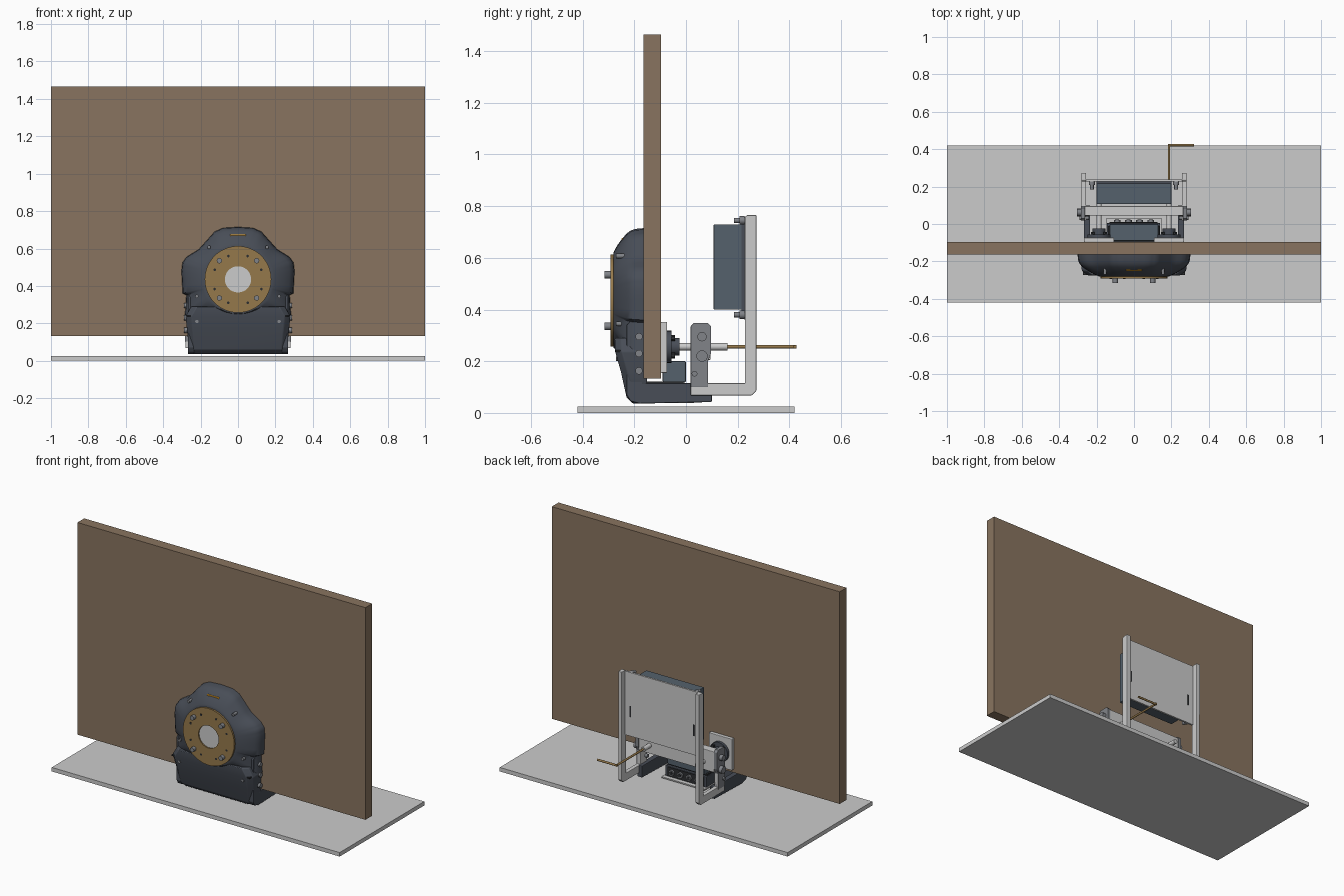
import bpy, bmesh, math
from mathutils import Vector, Matrix

if "Cube" in bpy.data.objects:
    bpy.data.objects.remove(bpy.data.objects["Cube"])


def mat(name, rgb):
    m = bpy.data.materials.new(name)
    m.diffuse_color = (*rgb, 1)
    m.use_nodes = True
    m.node_tree.nodes["Principled BSDF"].inputs["Base Color"].default_value = m.diffuse_color
    return m


DARK = mat("charcoal", (0.065, 0.075, 0.095))
BLACK = mat("black", (0.025, 0.027, 0.03))
WOOD = mat("board_brown", (0.25, 0.175, 0.115))
GOLD = mat("brass", (0.30, 0.19, 0.07))
SLATE = mat("slate", (0.09, 0.12, 0.15))
ORANGE = mat("orange", (0.8, 0.36, 0.02))
STEEL = mat("steel", (0.22, 0.23, 0.25))


def finish(name, bm, material=None, bevel=0, smooth=False):
    bmesh.ops.recalc_face_normals(bm, faces=bm.faces)
    me = bpy.data.meshes.new(name)
    bm.to_mesh(me)
    bm.free()
    ob = bpy.data.objects.new(name, me)
    bpy.context.collection.objects.link(ob)
    if material:
        me.materials.append(material)
    if bevel:
        b = ob.modifiers.new("bevel", 'BEVEL')
        b.width, b.segments, b.limit_method = bevel, 2, 'ANGLE'
    if smooth:
        bpy.ops.object.select_all(action='DESELECT')
        ob.select_set(True)
        bpy.context.view_layer.objects.active = ob
        bpy.ops.object.shade_smooth_by_angle(angle=math.radians(35))
    return ob


def box(name, x, y, z, material=None, bevel=0):
    x, y, z = sorted(x), sorted(y), sorted(z)
    bm = bmesh.new()
    bmesh.ops.create_cube(bm, size=1)
    for v in bm.verts:
        v.co = Vector([(a[0] + a[1]) / 2 + c * (a[1] - a[0]) for a, c in zip((x, y, z), v.co)])
    return finish(name, bm, material, bevel)


def rod(name, p, q, r, material=None, sides=24):
    p, q = Vector(p), Vector(q)
    bm = bmesh.new()
    rot = Vector((0, 0, 1)).rotation_difference(q - p).to_matrix().to_4x4()
    bmesh.ops.create_cone(bm, cap_ends=True, segments=sides, radius1=r, radius2=r, depth=(q - p).length,
                          matrix=Matrix.Translation((p + q) / 2) @ rot)
    return finish(name, bm, material, 0, sides > 8)


def loft(name, rings, material, bevel=0, smooth=False):
    bm = bmesh.new()
    vs = [[bm.verts.new(p) for p in ring] for ring in rings]
    n = len(vs[0])
    for a, b in zip(vs, vs[1:]):
        for i in range(n):
            bm.faces.new((a[i], a[(i + 1) % n], b[(i + 1) % n], b[i]))
    bm.faces.new(vs[0])
    bm.faces.new(vs[-1])
    return finish(name, bm, material, bevel, smooth)


def plate(name, yz, x0, x1, material=None, bevel=0):
    return loft(name, [[(x, *p) for p in yz] for x in (x0, x1)], material, bevel)


def ring(name, r0, r1, y0, y1, z, material, n=64):
    bm = bmesh.new()
    vs = [[bm.verts.new((r * math.cos(i * math.tau / n), y, z + r * math.sin(i * math.tau / n)))
           for r, y in ((r0, y0), (r1, y0), (r1, y1), (r0, y1))] for i in range(n)]
    for i in range(n):
        a, b = vs[i], vs[(i + 1) % n]
        for j in range(4):
            k = (j + 1) % 4
            bm.faces.new((a[j], a[k], b[k], b[j]))
    return finish(name, bm, material, 0, True)


# Floor slab and upright board
box("floor_slab", (-1, 1), (-.42, .42), (0, .025))
box("board", (-1, 1), (-.164, -.097), (.133, 1.465), WOOD)

# Upper housing: shouldered outline lofted into the round flange seat
CZ = .435
half = [(0, .715), (.08, .71), (.125, .69), (.165, .645), (.21, .595), (.275, .555), (.297, .525),
        (.302, .48), (.296, .36), (.276, .35), (.284, .24)]
outline = half + [(-x, z) for x, z in reversed(half[1:])]
pts = []
for a, b in zip(outline, outline[1:] + outline[:1]):
    steps = 16 if a[1] == b[1] else 3
    pts += [(a[0] + (b[0] - a[0]) * k / steps, a[1] + (b[1] - a[1]) * k / steps) for k in range(steps)]
rings = []
for y, t in ((-.164, 0), (-.195, .03), (-.215, .1), (-.23, .22), (-.25, .46), (-.265, .68), (-.277, .9), (-.281, 1)):
    row = []
    for x, z in pts:
        d = math.hypot(x, z - CZ)
        s = 1 - t + t * .184 / d
        row.append((x * s, y, CZ + (z - CZ) * s))
    rings.append(row)
loft("upper_housing", rings, DARK, 0, True)

# Lower cover: tapering apron below the flange
def cover_row(z, y, w):
    return [(-w, -.15, z), (-w, y + .025, z), (-w + .03, y, z), (w - .03, y, z), (w, y + .025, z), (w, -.15, z)]
loft("lower_cover", [cover_row(.036, -.205, .245), cover_row(.06, -.23, .262), cover_row(.16, -.252, .272),
                     cover_row(.237, -.274, .28), cover_row(.29, -.276, .25)], DARK, .004, True)
box("cover_seam", (-.272, .272), (-.272, -.18), (.236, .243), BLACK)

# Output flange with centre cap, bolts and holes
ring("output_flange", .07, .178, -.292, -.278, CZ, GOLD)
rod("flange_centre", (0, -.285, CZ), (0, -.27, CZ), .071, None, 48)
for i in range(4):
    a = math.radians(45 + 90 * i)
    x, z = .141 * math.cos(a), CZ + .141 * math.sin(a)
    rod("flange_bolt", (x, -.316, z), (x, -.285, z), .014, STEEL)
for i in range(8):
    a = math.radians(22.5 + 45 * i)
    x, z = .135 * math.cos(a), CZ + .135 * math.sin(a)
    rod("flange_hole", (x, -.2928, z), (x, -.288, z), .007, BLACK, 16)
box("status_light", (-.042, .042), (-.25, -.22), (.664, .676), ORANGE, .003)
for s in (-1, 1):
    for x, z, y in ((.155, .607, -.268), (.22, .345, -.268), (.22, .21, -.268)):
        rod("housing_screw", (s * x, y - .003, z), (s * x, y + .03, z), .009, STEEL, 16)

# Base connector box passing under the board, with rear sockets
box("base_box", (-.145, .14), (-.2, .005), (.045, .112), DARK, .004)
box("base_lid", (-.14, .135), (-.16, -.01), (.112, .122), BLACK)
box("base_tray", (-.15, .15), (-.16, .03), (.038, .046))
box("socket_panel", (-.13, .125), (.005, .01), (.05, .108), BLACK)
for i in range(4):
    x = -.09 + .06 * i
    rod("socket", (x, .008, .08), (x, .022, .08), .018, STEEL, 20)
    rod("socket_core", (x, .018, .08), (x, .024, .08), .011, BLACK, 16)
box("base_block", (-.13, .13), (-.09, .0), (.118, .2), SLATE, .005)

for s in (-1, 1):
    # Dark U-shaped side arm hooking under the board
    plate("side_arm", [(-.23, .34), (-.215, .355), (-.166, .355), (-.166, .115), (.1, .115), (.1, .042),
                       (-.18, .036), (-.215, .045), (-.23, .07)], s * .235, s * .268, DARK, .004)
    plate("rear_upright", [(.018, .1), (.018, .335), (.03, .348), (.085, .348), (.097, .335), (.097, .23),
                           (.085, .2), (.085, .1)], s * .262, s * .284, STEEL, .002)
    for z in (.295, .23, .163):
        rod("side_bolt", (s * .255, -.182, z), (s * .288, -.182, z), .014, STEEL, 20)
    for y, z, r, x in ((.062, .295, .018, .306), (.062, .22, .022, .306), (.033, .152, .011, .292)):
        rod("pivot_bolt", (s * .24, y, z), (s * x, y, z), r, STEEL, 20)
    # Light J-shaped rear frame
    plate("rear_frame", [(.018, .068), (.018, .2), (.085, .2), (.085, .115), (.228, .115), (.228, .755),
                         (.235, .765), (.272, .765), (.272, .085), (.255, .068)], s * .256, s * .281, None, .002)
    # Square wall plate, bearing and guide shaft
    sx = s * .187
    box("clamp_plate", (sx - .08, sx + .08), (-.097, -.073), (.155, .352), None, .003)
    rod("bearing_flange", (sx, -.073, .256), (sx, -.056, .256), .062, DARK, 32)
    rod("bearing_hub", (sx, -.06, .256), (sx, -.025, .256), .034, DARK, 32)
    rod("guide_shaft", (sx, -.04, .256), (sx, .16, .256), .014)
    for i in range(4):
        a = math.radians(45 + 90 * i)
        bx, bz = sx + .048 * math.cos(a), .256 + .048 * math.sin(a)
        rod("bearing_bolt", (bx, -.06, bz), (bx, -.043, bz), .011, BLACK, 6)
    # Panel bolts, slots and mounting ears
    for z in (.745, .38):
        rod("panel_bolt_head", (s * .225, .185, z), (s * .225, .215, z), .010, STEEL, 16)
        rod("panel_washer", (s * .225, .208, z), (s * .225, .226, z), .016, STEEL, 20)
    box("panel_slot", (s * .215, s * .224), (.23, .239), (.48, .55), BLACK)

# Crossbar joining the uprights
box("crossbar", (-.262, .262), (.045, .095), (.205, .335), None, .003)

# Rear panel carrying the control unit
box("rear_panel", (-.257, .257), (.226, .238), (.36, .76))
box("control_unit", (-.2, .2), (.107, .217), (.4, .73), SLATE, .003)
box("control_unit_back", (-.2, .2), (.215, .227), (.37, .75), DARK)

# Brass crank handle
rod("crank_rod", (.187, .155, .256), (.187, .428, .256), .0065, GOLD, 12)
rod("crank_grip", (.181, .422, .256), (.32, .422, .256), .0065, GOLD, 12)
